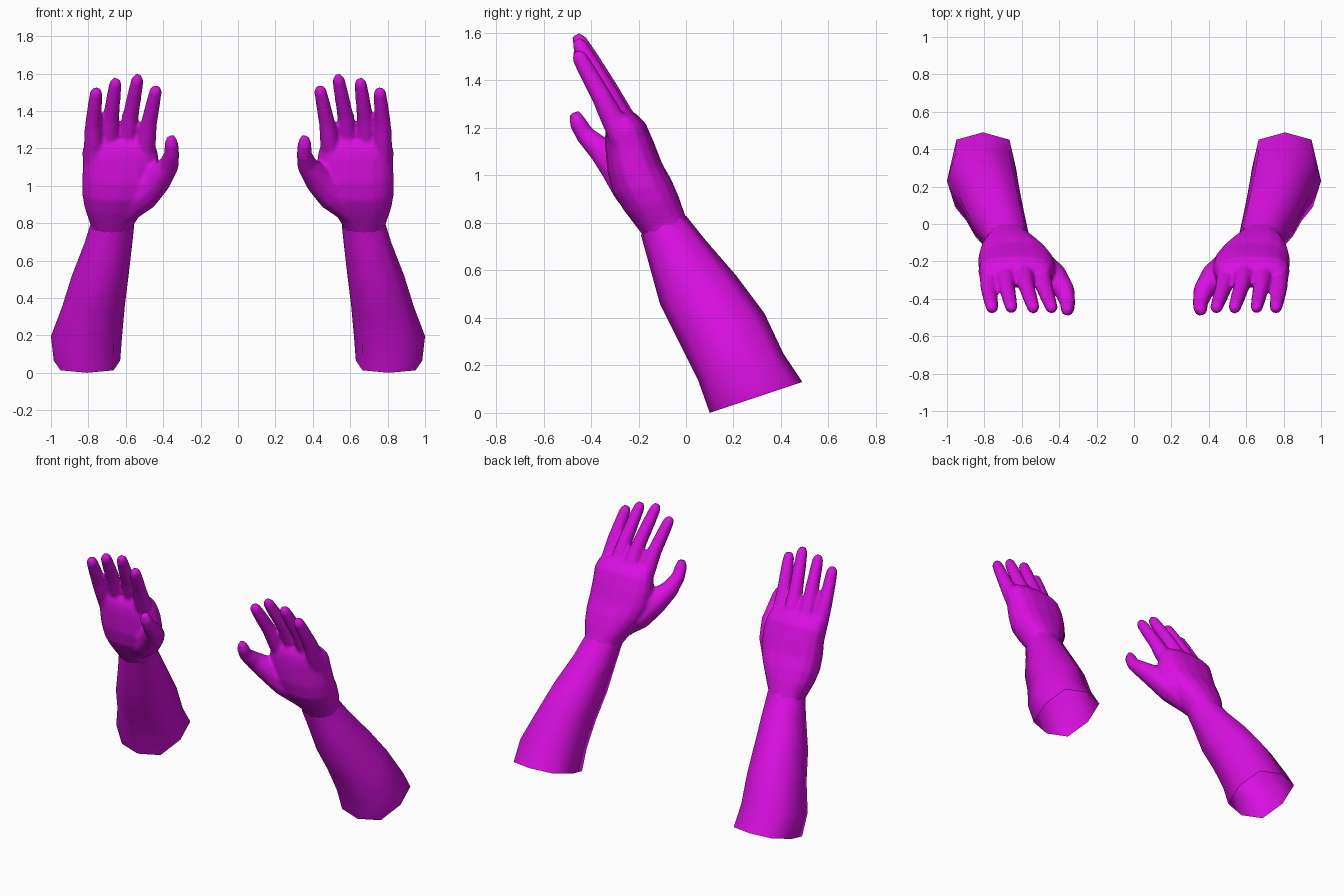
import bpy, bmesh, math
from mathutils import Vector

if "Cube" in bpy.data.objects:
    bpy.data.objects.remove(bpy.data.objects["Cube"])

skin = bpy.data.materials.new("magenta")
skin.diffuse_color = (0.70, 0.005, 0.75, 1)
skin.use_nodes = True
skin.node_tree.nodes["Principled BSDF"].inputs["Base Color"].default_value = skin.diffuse_color


def loft(name, rings, start_cap=True, end_cap=True):
    """Skin a list of equal-length point rings, with optional end caps."""
    bm = bmesh.new()
    loops = [[bm.verts.new(p) for p in ring] for ring in rings]
    n = len(loops[0])
    for a, b in zip(loops, loops[1:]):
        for i in range(n):
            bm.faces.new((a[i], a[(i + 1) % n], b[(i + 1) % n], b[i]))
    if start_cap:
        bm.faces.new(loops[0])
    if end_cap:
        bm.faces.new(loops[-1])
    bmesh.ops.recalc_face_normals(bm, faces=bm.faces)
    mesh = bpy.data.meshes.new(name)
    bm.to_mesh(mesh)
    bm.free()
    mesh.materials.append(skin)
    ob = bpy.data.objects.new(name, mesh)
    bpy.context.collection.objects.link(ob)
    return ob


def arm_ring(yf, zf, yb, zb, x0, x1, power, sides):
    """Superellipse section from its front point, back point and x range."""
    mid = Vector(((x0 + x1) / 2, (yf + yb) / 2, (zf + zb) / 2))
    depth = Vector((0, (yb - yf) / 2, (zb - zf) / 2))
    width = Vector(((x1 - x0) / 2, 0, 0))
    ring = []
    for k in range(sides):
        a = 2 * math.pi * k / sides
        u, v = math.cos(a), math.sin(a)
        ring.append(mid + width * math.copysign(abs(u) ** power, u)
                    + depth * math.copysign(abs(v) ** power, v))
    return ring


def tube(name, path, sides=10):
    """Tapered digit along (x, y, z, radius) points."""
    pts = [Vector(p[:3]) for p in path]
    rings = []
    for i, p in enumerate(pts):
        t = (pts[min(i + 1, len(pts) - 1)] - pts[max(i - 1, 0)]).normalized()
        s = Vector((1, 0, 0))
        s = (s - t * s.dot(t)).normalized()
        u = t.cross(s)
        r = path[i][3]
        rings.append([p + (s * math.cos(a) + u * math.sin(a)) * r
                      for a in (2 * math.pi * k / sides for k in range(sides))])
    return loft(name, rings)


# forearm: low-poly sleeve, open at the elbow
forearms = loft("forearms", [arm_ring(*r, 8) for r in (
    (0.10, 0.00, 0.49, 0.13, 0.63, 0.985, 0.65),
    (0.05, 0.14, 0.41, 0.25, 0.62, 1.00, 0.75),
    (-0.03, 0.30, 0.33, 0.42, 0.605, 0.938, 0.85),
    (-0.11, 0.46, 0.21, 0.58, 0.585, 0.888, 0.88),
    (-0.165, 0.66, 0.08, 0.73, 0.565, 0.82, 0.88),
    (-0.19, 0.75, 0.00, 0.83, 0.555, 0.79, 0.85),
)], start_cap=False, end_cap=False)

# palm, starting just inside the wrist
hands = loft("hands", [arm_ring(*r, 16) for r in (
    (-0.155, 0.71, 0.02, 0.78, 0.575, 0.785, 0.95),
    (-0.188, 0.755, -0.002, 0.83, 0.558, 0.788, 0.88),
    (-0.26, 0.85, -0.03, 0.91, 0.50, 0.82, 0.88),
    (-0.305, 0.92, -0.06, 0.98, 0.455, 0.833, 0.88),
    (-0.33, 1.01, -0.10, 1.05, 0.425, 0.833, 0.85),
    (-0.338, 1.09, -0.135, 1.14, 0.42, 0.83, 0.82),
    (-0.342, 1.15, -0.17, 1.22, 0.43, 0.833, 0.80),
    (-0.338, 1.20, -0.21, 1.26, 0.447, 0.82, 0.80),
    (-0.325, 1.235, -0.25, 1.27, 0.48, 0.79, 0.85),
)])

# fingers: base, middle joint and tip
digits = []
for name, base, mid, tip in (
    ("index_finger", (0.50, -0.265, 1.17), (0.475, -0.352, 1.34), (0.435, -0.462, 1.532)),
    ("middle_finger", (0.595, -0.235, 1.18), (0.575, -0.332, 1.37), (0.533, -0.464, 1.592)),
    ("ring_finger", (0.69, -0.245, 1.18), (0.68, -0.337, 1.36), (0.652, -0.462, 1.572)),
    ("little_finger", (0.772, -0.27, 1.16), (0.775, -0.355, 1.33), (0.756, -0.462, 1.522)),
):
    b, m, t = Vector(base), Vector(mid), Vector(tip)
    path = [(*b, 0.056), (*b.lerp(m, 0.5), 0.051), (*m, 0.044),
            (*m.lerp(t, 0.55), 0.039), (*m.lerp(t, 0.88), 0.034), (*t, 0.02)]
    digits.append(tube(name, path))

# thumb with its fleshy root
digits.append(tube("thumb", [
    (0.62, -0.17, 0.84, 0.06), (0.51, -0.225, 0.95, 0.09), (0.43, -0.285, 1.035, 0.079),
    (0.37, -0.36, 1.11, 0.056), (0.354, -0.425, 1.17, 0.042),
    (0.356, -0.457, 1.225, 0.038), (0.358, -0.47, 1.266, 0.022)]))

# merge the digits into the palm, then soften the joints
for d in digits:
    mod = hands.modifiers.new("merge_" + d.name, 'BOOLEAN')
    mod.operation = 'UNION'
    mod.solver = 'EXACT'
    mod.object = d
blend = hands.modifiers.new("blend", 'REMESH')
blend.mode = 'VOXEL'
blend.voxel_size = 0.01
blend.use_smooth_shade = True
soften = hands.modifiers.new("soften", 'SMOOTH')
soften.factor = 0.5
soften.iterations = 9

# mirror to the other side and bake
for ob in (hands, forearms):
    mirror = ob.modifiers.new("other_side", 'MIRROR')
    mirror.use_mirror_merge = False
bpy.context.view_layer.update()
dg = bpy.context.evaluated_depsgraph_get()
for ob in (hands, forearms):
    baked = bpy.data.meshes.new_from_object(ob.evaluated_get(dg))
    ob.modifiers.clear()
    ob.data = baked
    if not baked.materials:
        baked.materials.append(skin)
for d in digits:
    bpy.data.objects.remove(d)

# smooth shading
for ob in (hands, forearms):
    bpy.ops.object.select_all(action='DESELECT')
    ob.select_set(True)
    bpy.context.view_layer.objects.active = ob
    bpy.ops.object.shade_smooth_by_angle(angle=math.radians(70))
